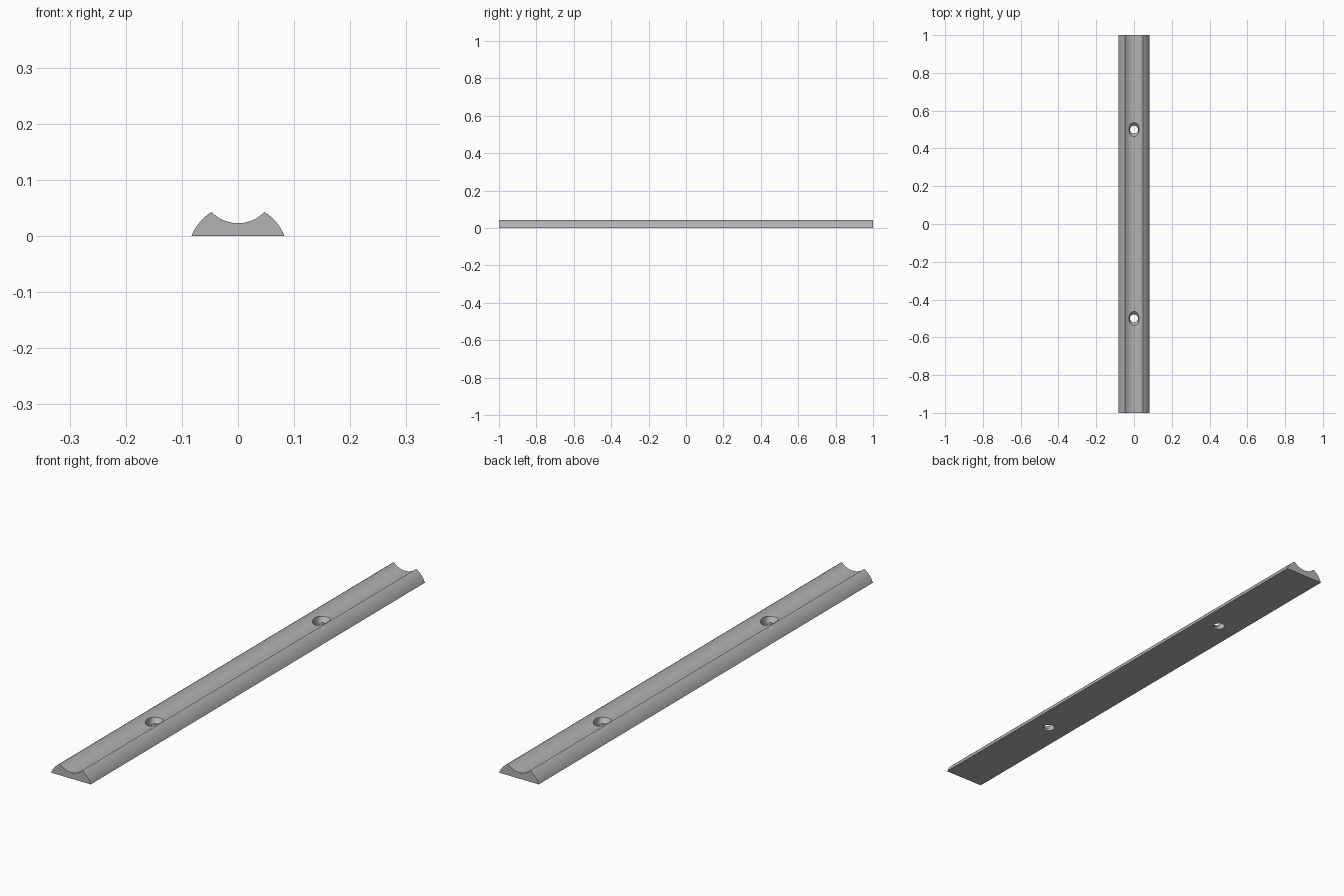
import bpy, bmesh, math

cube = bpy.data.objects.get("Cube")
if cube:
    bpy.data.objects.remove(cube, do_unlink=True)

HALF_BASE, HALF_GROOVE = 0.083, 0.047
TOP, GROOVE_Z = 0.043, 0.023
HALF_LENGTH = 1.0

grey = bpy.data.materials.new("plain grey")
grey.use_nodes = True
color = (0.45, 0.45, 0.45, 1)
grey.diffuse_color = color
grey.node_tree.nodes["Principled BSDF"].inputs["Base Color"].default_value = color


def make_object(name, bm):
    bmesh.ops.recalc_face_normals(bm, faces=bm.faces)
    mesh = bpy.data.meshes.new(name)
    bm.to_mesh(mesh)
    bm.free()
    mesh.materials.append(grey)
    obj = bpy.data.objects.new(name, mesh)
    bpy.context.collection.objects.link(obj)
    return obj


def arc(center_z, start, end, steps):
    """Points on a circle centred on x = 0, from start to end (x, z)."""
    radius = math.hypot(start[0], start[1] - center_z)
    a = math.atan2(start[1] - center_z, start[0])
    b = math.atan2(end[1] - center_z, end[0])
    return [(radius * math.cos(a + (b - a) * i / steps),
             center_z + radius * math.sin(a + (b - a) * i / steps))
            for i in range(steps + 1)]


# Rail profile: flat base, two rounded flanks, concave groove on top
outer_z = (HALF_GROOVE**2 + TOP**2 - HALF_BASE**2) / (2 * TOP)
sag = TOP - GROOVE_Z
groove_center = GROOVE_Z + (HALF_GROOVE**2 + sag**2) / (2 * sag)
flank = arc(outer_z, (HALF_BASE, 0), (HALF_GROOVE, TOP), 10)
groove = arc(groove_center, (HALF_GROOVE, TOP), (0, GROOVE_Z), 12)
half = flank + groove[1:]
profile = half + [(-x, z) for x, z in reversed(half[:-1])]

bm = bmesh.new()
section = bm.faces.new([bm.verts.new((x, -HALF_LENGTH, z)) for x, z in profile])
extruded = bmesh.ops.extrude_face_region(bm, geom=[section], use_keep_orig=True)
verts = [g for g in extruded["geom"] if isinstance(g, bmesh.types.BMVert)]
bmesh.ops.translate(bm, verts=verts, vec=(0, 2 * HALF_LENGTH, 0))
rail = make_object("grooved_rail", bm)

# Screw holes: round below, flaring lengthwise into the groove
rings = [(-0.02, 0.021, 0.021), (0.008, 0.021, 0.021),
         (0.025, 0.027, 0.039), (0.08, 0.027, 0.039)]
SIDES = 32
bm = bmesh.new()
for hole_y in (-0.5, 0.5):
    loops = []
    for z, rx, ry in rings:
        angles = [2 * math.pi * i / SIDES for i in range(SIDES)]
        loops.append([bm.verts.new((rx * math.cos(t), hole_y + ry * math.sin(t), z))
                      for t in angles])
    for low, high in zip(loops, loops[1:]):
        for i in range(SIDES):
            j = (i + 1) % SIDES
            bm.faces.new((low[i], low[j], high[j], high[i]))
    bm.faces.new(loops[0])
    bm.faces.new(loops[-1])
cutter = make_object("screw_hole_cutter", bm)
cutter.hide_render = True

bpy.context.view_layer.objects.active = rail
rail.select_set(True)
cut = rail.modifiers.new("screw_holes", 'BOOLEAN')
cut.operation = 'DIFFERENCE'
cut.solver = 'EXACT'
cut.object = cutter
bpy.ops.object.modifier_apply(modifier=cut.name)
bpy.data.objects.remove(cutter, do_unlink=True)
bpy.ops.object.shade_smooth_by_angle(angle=math.radians(25))
